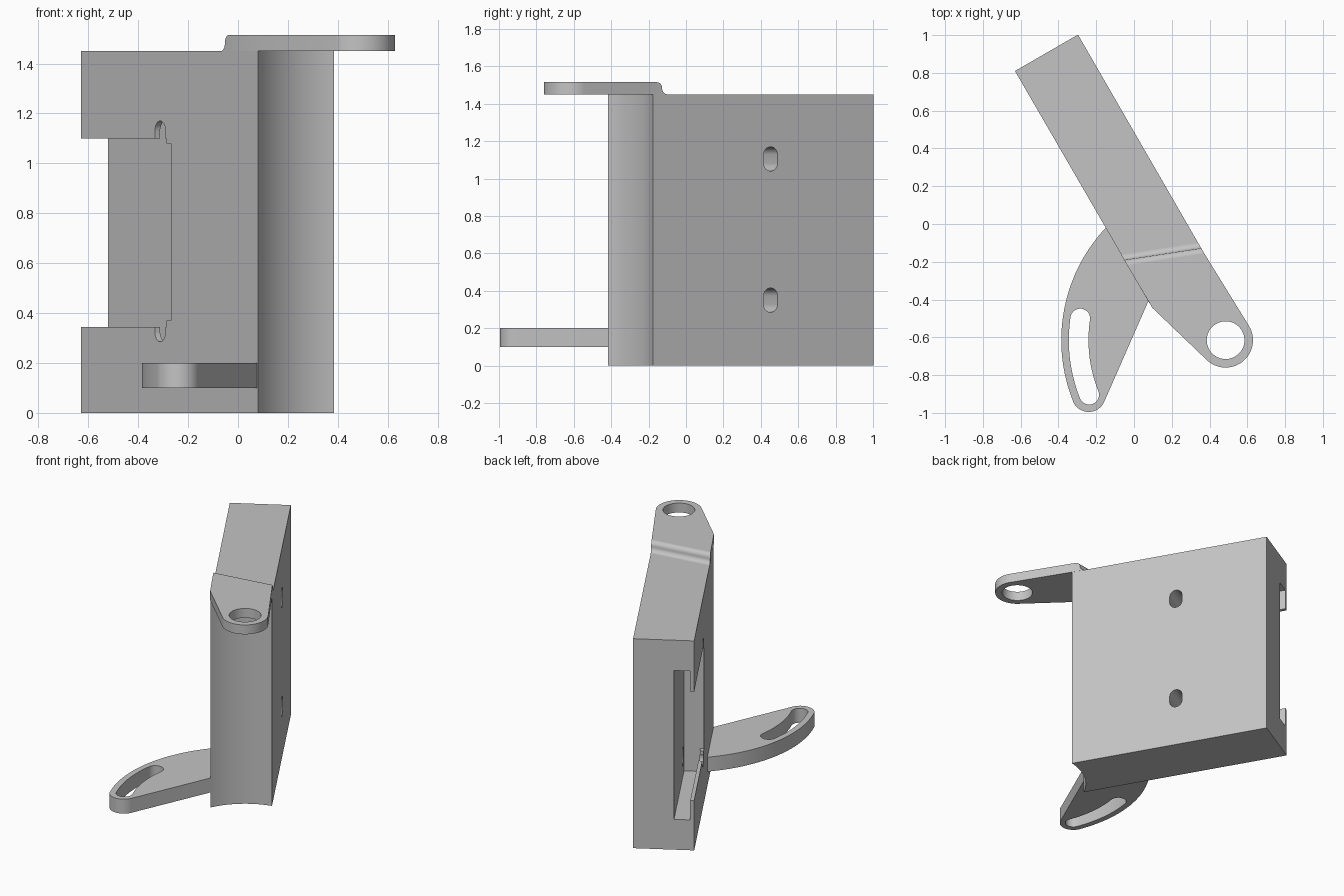
import bpy, bmesh
from math import sin, cos, radians
from mathutils import Vector

if "Cube" in bpy.data.objects:
    bpy.data.objects.remove(bpy.data.objects["Cube"])

grey = bpy.data.materials.new("plain grey")
grey.use_nodes = True
grey.diffuse_color = (0.55, 0.55, 0.55, 1)
grey.node_tree.nodes["Principled BSDF"].inputs["Base Color"].default_value = (0.55, 0.55, 0.55, 1)

# Slanted block frame: u runs along the block, v across its thickness
CORNER = Vector((-0.63, 0.81, 0))
U = Vector((cos(radians(60)), -sin(radians(60)), 0))
V = Vector((cos(radians(30)), sin(radians(30)), 0))
UP = Vector((0, 0, 1))
PIVOT = Vector((0.485, -0.615, 0))
HEIGHT, THICK, TAB = 1.45, 0.385, 0.065


def at(u, v, z=0.0):
    return CORNER + U * u + V * v + UP * z


def arc(centre, r, a0, a1, n=24):
    angles = [radians(a0 + (a1 - a0) * i / n) for i in range(n + 1)]
    return [centre + Vector((r * cos(a), r * sin(a), 0)) for a in angles]


def prism(name, outline, sweep):
    """Sweep a flat outline along a vector into a solid."""
    bm = bmesh.new()
    base = bm.faces.new([bm.verts.new(p) for p in outline])
    top = bmesh.ops.extrude_face_region(bm, geom=[base], use_keep_orig=True)["geom"]
    bmesh.ops.translate(bm, vec=sweep, verts=[g for g in top if isinstance(g, bmesh.types.BMVert)])
    bmesh.ops.recalc_face_normals(bm, faces=bm.faces[:])
    mesh = bpy.data.meshes.new(name)
    bm.to_mesh(mesh)
    bm.free()
    mesh.materials.append(grey)
    obj = bpy.data.objects.new(name, mesh)
    bpy.context.collection.objects.link(obj)
    return obj


def activate(obj):
    bpy.ops.object.select_all(action="DESELECT")
    obj.select_set(True)
    bpy.context.view_layer.objects.active = obj


def cut(obj, cutter):
    cutter.hide_render = True
    mod = obj.modifiers.new("cut", "BOOLEAN")
    mod.operation, mod.solver, mod.object = "DIFFERENCE", "EXACT", cutter
    activate(obj)
    bpy.ops.object.modifier_apply(modifier=mod.name)
    bpy.data.objects.remove(cutter)


def raised(points, z):
    return [p + UP * z for p in points]


# Main block with a concave front end centred on the pivot
block = prism("main_block",
              [at(0, THICK), at(0, 0)] + arc(PIVOT, 0.45, 154, 103, 32), UP * HEIGHT)

# Undercut channel, open at the back end
channel = [at(u, 0.025, z) for u, z in ((-0.1, 0.21), (0.722, 0.21), (0.722, 1.24), (-0.1, 1.24))]
cut(block, prism("channel_cutter", channel, V * 0.102))

# Narrower side opening with stepped corners
opening = [(-0.1, 0.345), (0.685, 0.345), (0.685, 0.37), (0.72, 0.37),
           (0.72, 1.08), (0.685, 1.08), (0.685, 1.10), (-0.1, 1.10)]
cut(block, prism("opening_cutter", [at(u, -0.1, z) for u, z in opening], V * 0.16))

# Two oblong bolt holes through the thickness
for z in (0.35, 1.105):
    oblong = []
    for side in (0, 180):
        for i in range(17):
            a = radians(side + 180 * i / 16)
            shift = 0.022 if side == 0 else -0.022
            oblong.append(at(0.635 + 0.043 * cos(a), -0.1, z + shift + 0.043 * sin(a)))
    cut(block, prism("bolt_hole_cutter", oblong, V * 0.6))

# Top hinge tab with a round eye
left, right = at(1.155, 0), at(1.305, THICK)
R = TAB / 2
tab = prism("hinge_tab", raised(
    [right + U * R, left + U * R, Vector((0.098, -0.445, 0))]
    + arc(PIVOT, 0.145, 225, 390, 32), HEIGHT), UP * TAB)
cut(tab, prism("eye_cutter", raised(arc(PIVOT, 0.10, 0, 352.5, 47), HEIGHT - 0.1), UP * 0.4))

# Rounded step leading from the block up to the tab
quarter = [radians(90 * i / 8) for i in range(9)]
profile = [(-R + R * sin(a), R - R * cos(a)) for a in quarter]
profile += [(R - R * cos(a), R + R * sin(a)) for a in quarter[1:]] + [(R, 0)]
step = prism("tab_step", [left + U * t + UP * (HEIGHT + z) for t, z in profile], right - left)

# Lower adjusting arm, curved about the pivot
END = Vector((-0.24, -0.905, 0))
arm = prism("adjusting_arm", raised(
    [at(1.41, 0), at(1.36, 0.1), at(1.0, 0.1)]
    + arc(PIVOT, 0.87, 136.4, 201.5, 40) + arc(END, 0.09, 205, 336, 20), 0.10), UP * 0.10)

# Curved slot in the arm
MID, A0, A1, W = 0.778, 171.5, 201.8, 0.052
head, tail = (arc(PIVOT, MID, a, a, 1)[0] for a in (A0, A1))
slot = (arc(PIVOT, MID + W, A0, A1) + arc(tail, W, A1, A1 + 180, 16)[1:-1]
        + arc(PIVOT, MID - W, A1, A0) + arc(head, W, A0 - 180, A0, 16)[1:-1])
cut(arm, prism("slot_cutter", slot, UP * 0.4))

# Smooth the curved walls, keep the edges sharp
for obj in (block, tab, step, arm):
    activate(obj)
    bpy.ops.object.shade_smooth_by_angle(angle=radians(30))
